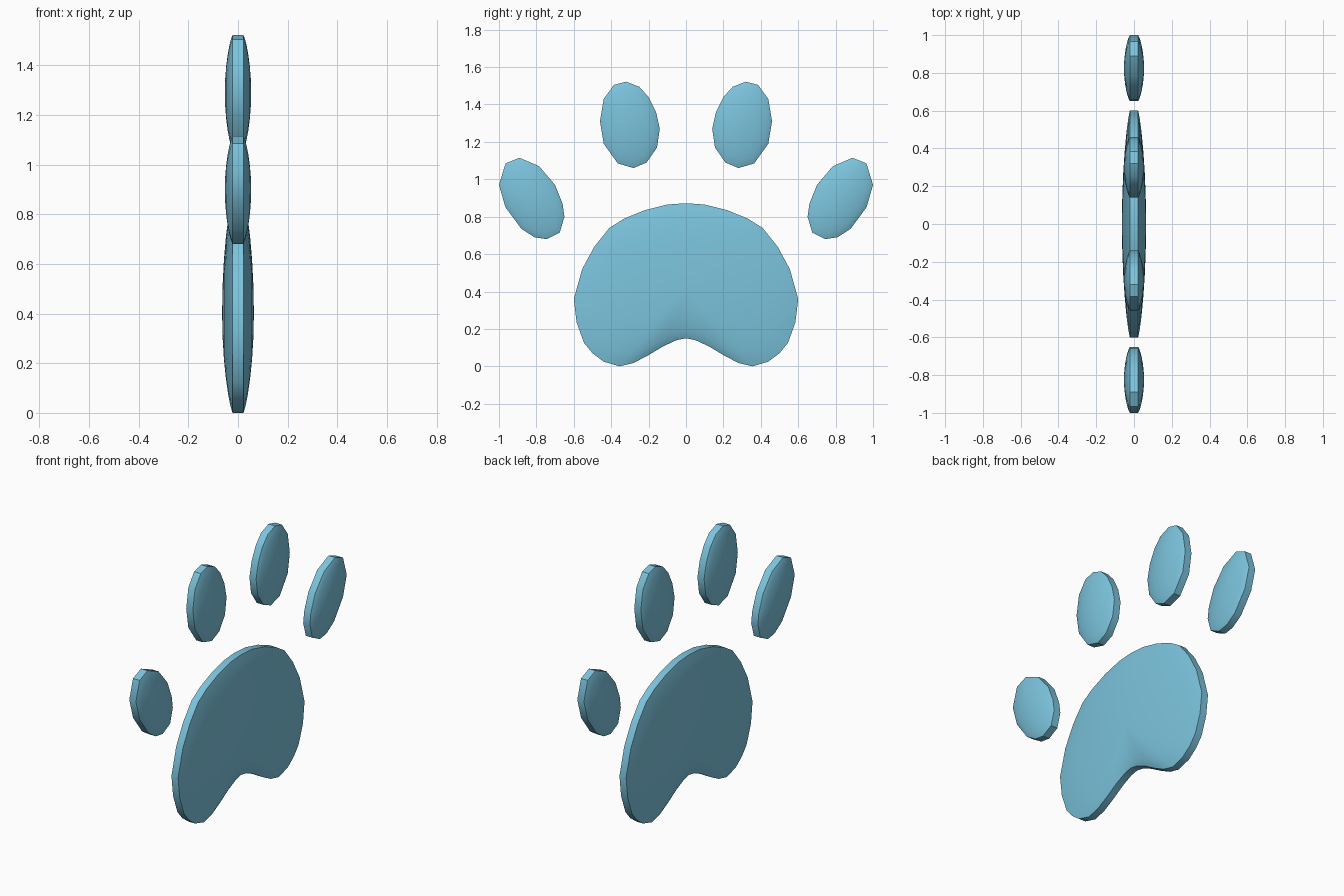
import bpy, bmesh

if "Cube" in bpy.data.objects:
    bpy.data.objects.remove(bpy.data.objects["Cube"])

blue = bpy.data.materials.new("paw_blue")
blue.diffuse_color = (0.2, 0.55, 0.72, 1)
blue.use_nodes = True
blue.node_tree.nodes["Principled BSDF"].inputs["Base Color"].default_value = blue.diffuse_color


def domed_plate(name, outline, centre, rim, height):
    """Flat-rimmed plate in the YZ plane, both faces bulging along X."""
    bm = bmesh.new()
    cy, cz = centre
    steps = (1.0, 0.93, 0.82, 0.66, 0.46, 0.24)

    def ring(s, side):
        x = side * (rim + height * (1 - s * s) ** 0.8)
        return [bm.verts.new((x, cy + (y - cy) * s, cz + (z - cz) * s))
                for y, z in outline]

    n = len(outline)
    rims = []
    for side in (1, -1):
        rings = [ring(s, side) for s in steps]
        rims.append(rings[0])
        for a, b in zip(rings, rings[1:]):
            for i in range(n):
                j = (i + 1) % n
                bm.faces.new((a[i], a[j], b[j], b[i]))
        tip = bm.verts.new((side * (rim + height), cy, cz))
        for i in range(n):
            bm.faces.new((rings[-1][i], rings[-1][(i + 1) % n], tip))
    # side wall
    for i in range(n):
        j = (i + 1) % n
        bm.faces.new((rims[0][i], rims[0][j], rims[1][j], rims[1][i]))
    bmesh.ops.recalc_face_normals(bm, faces=bm.faces)
    mesh = bpy.data.meshes.new(name)
    bm.to_mesh(mesh)
    bm.free()
    mesh.materials.append(blue)
    obj = bpy.data.objects.new(name, mesh)
    bpy.context.collection.objects.link(obj)
    bpy.ops.object.select_all(action='DESELECT')
    obj.select_set(True)
    bpy.context.view_layer.objects.active = obj
    bpy.ops.object.shade_smooth_by_angle(angle=0.6)
    return obj


# main pad: half outline from the notch round to the top, then mirrored
half = [(0, .15), (.05, .14), (.12, .108), (.2, .06), (.28, .018), (.355, 0),
        (.44, .025), (.50, .07), (.545, .125), (.585, .235), (.6, .36),
        (.555, .52), (.49, .64), (.41, .74), (.33, .79), (.22, .835),
        (.1, .865), (0, .872)]
pad = half + [(-y, z) for y, z in half[-2:0:-1]]
domed_plate("main_pad", pad, (0, .40), 0.022, 0.042)

# toes: one inner and one outer outline, used on both sides
inner = [(.20, 1.44), (.25, 1.495), (.32, 1.522), (.385, 1.505), (.44, 1.43),
         (.46, 1.31), (.44, 1.19), (.365, 1.085), (.28, 1.06), (.21, 1.09),
         (.155, 1.17), (.14, 1.27), (.16, 1.36)]
outer = [(.785, 1.07), (.89, 1.115), (.965, 1.085), (1.0, .97), (.965, .85),
         (.88, .735), (.81, .69), (.745, .68), (.675, .715), (.65, .80),
         (.66, .87), (.70, .97)]
for label, side in (("left", -1), ("right", 1)):
    for name, pts, (cy, cz) in (("inner_toe", inner, (.30, 1.29)),
                                ("outer_toe", outer, (.825, .90))):
        domed_plate(f"{label}_{name}", [(side * y, z) for y, z in pts],
                    (side * cy, cz), 0.022, 0.031)
